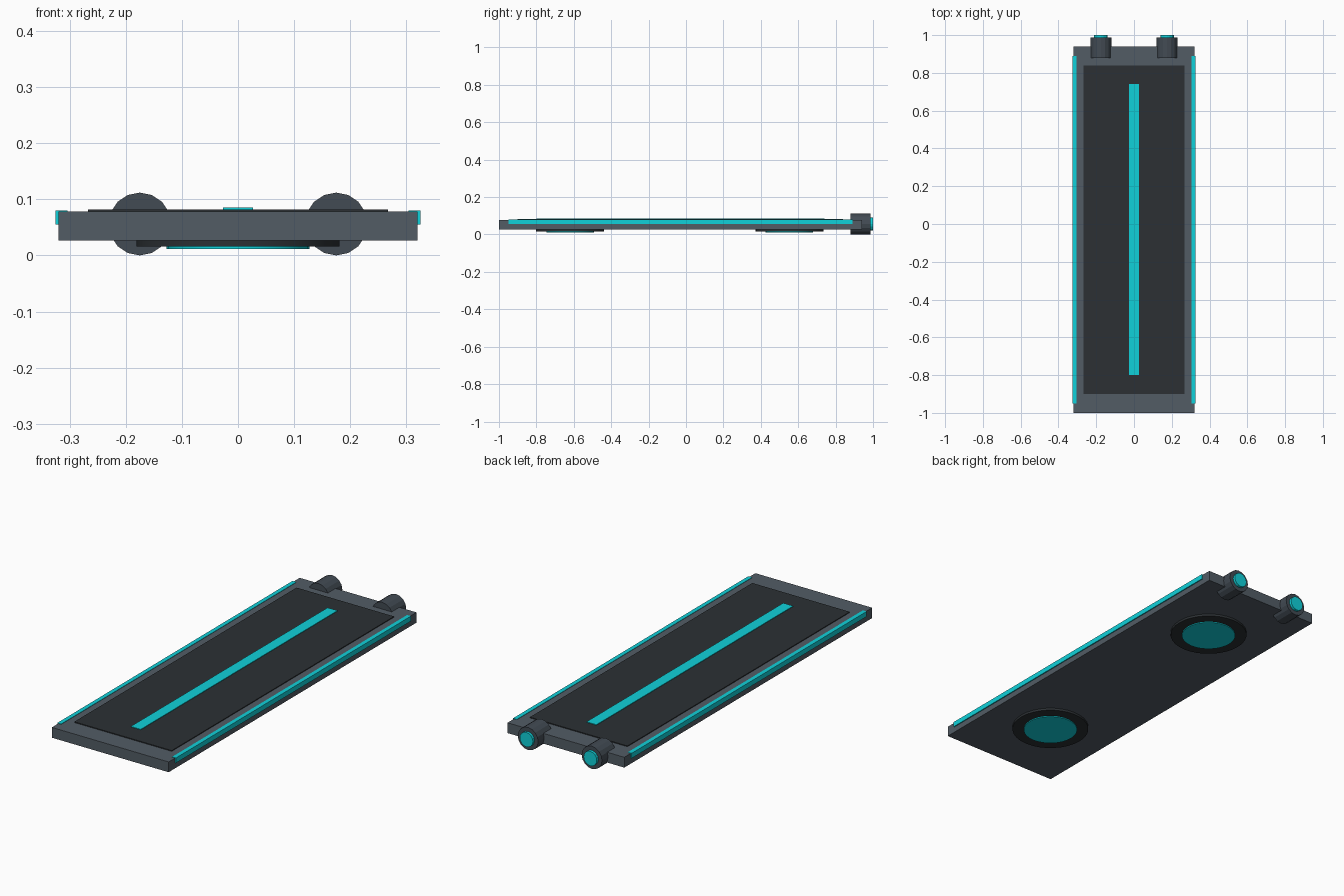
import bpy
import math

if "Cube" in bpy.data.objects:
    bpy.data.objects.remove(bpy.data.objects["Cube"])


def material(name, rgb):
    m = bpy.data.materials.new(name)
    m.diffuse_color = (*rgb, 1.0)
    m.use_nodes = True
    m.node_tree.nodes["Principled BSDF"].inputs["Base Color"].default_value = m.diffuse_color
    return m


GREY = material("deck_grey", (0.085, 0.107, 0.13))
STEEL = material("dark_steel", (0.055, 0.07, 0.088))
DARK = material("grip_dark", (0.025, 0.03, 0.034))
CYAN = material("glow_cyan", (0.005, 0.64, 0.7))


def box(name, lo, hi, mat):
    centre = [(a + b) / 2 for a, b in zip(lo, hi)]
    bpy.ops.mesh.primitive_cube_add(size=1, location=centre)
    ob = bpy.context.object
    ob.name = name
    ob.scale = [b - a for a, b in zip(lo, hi)]
    bpy.ops.object.transform_apply(location=False, rotation=False, scale=True)
    ob.data.materials.append(mat)
    return ob


def cylinder(name, radius, depth, loc, mat, sides, along_y=False):
    rot = (math.pi / 2, 0, 0) if along_y else (0, 0, 0)
    bpy.ops.mesh.primitive_cylinder_add(vertices=sides, radius=radius, depth=depth,
                                        location=loc, rotation=rot)
    ob = bpy.context.object
    ob.name = name
    ob.data.materials.append(mat)
    return ob


# Deck, grip pad and centre light strip
box("deck", (-0.32, -1.0, 0.027), (0.32, 0.94, 0.078), GREY)
box("grip_pad", (-0.267, -0.90, 0.074), (0.267, 0.84, 0.082), DARK)
box("centre_light", (-0.027, -0.80, 0.078), (0.027, 0.74, 0.085), CYAN)

for side, s in (("left", -1), ("right", 1)):
    # Edge light strips along both long sides
    x0, x1 = sorted((s * 0.304, s * 0.325))
    box(f"edge_light_{side}", (x0, -0.95, 0.055), (x1, 0.89, 0.080), CYAN)

    # Rear thrusters with glowing nozzles
    cylinder(f"thruster_{side}", 0.056, 0.107, (s * 0.175, 0.9335, 0.056), STEEL, 16, True)
    cylinder(f"nozzle_glow_{side}", 0.036, 0.03, (s * 0.175, 0.985, 0.056), CYAN, 16, True)

# Hover discs under the deck
for end, y in (("front", -0.62), ("rear", 0.553)):
    cylinder(f"hover_disc_{end}", 0.181, 0.018, (0, y, 0.025), DARK, 32)
    cylinder(f"hover_glow_{end}", 0.127, 0.012, (0, y, 0.0175), CYAN, 32)

# Soft shading on the round hover discs, edges kept sharp
for ob in bpy.data.objects:
    ob.select_set(ob.name.startswith("hover"))
bpy.ops.object.shade_smooth_by_angle(angle=math.radians(30))
